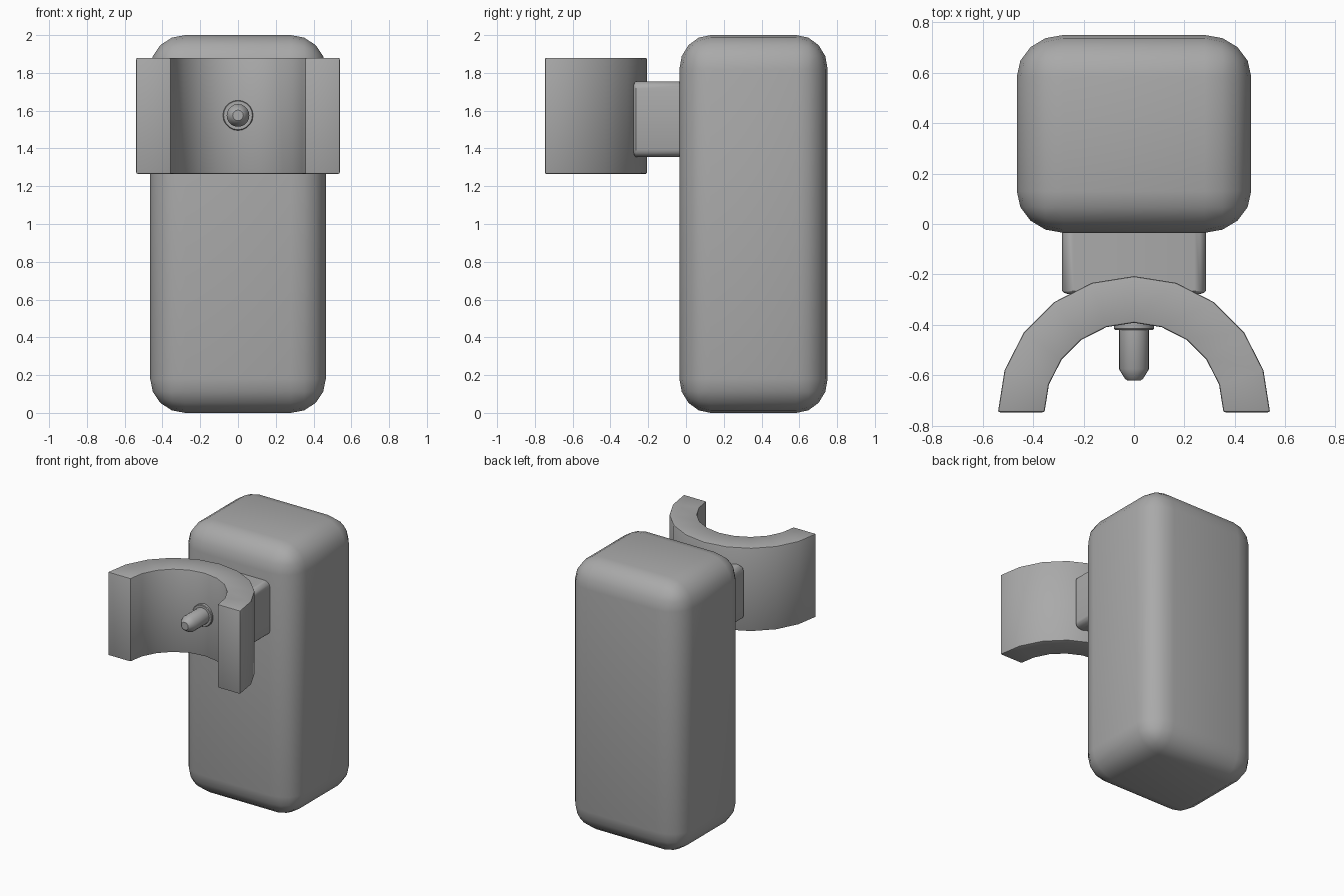
import bpy, bmesh
from math import sin, cos, pi, radians
from mathutils import Vector, Matrix

cube = bpy.data.objects.get("Cube")
if cube:
    bpy.data.objects.remove(cube, do_unlink=True)

grey = bpy.data.materials.new("mid grey")
grey.use_nodes = True
grey.diffuse_color = (0.4, 0.4, 0.4, 1)
grey.node_tree.nodes["Principled BSDF"].inputs["Base Color"].default_value = grey.diffuse_color


def finish(name, bm):
    bmesh.ops.recalc_face_normals(bm, faces=bm.faces[:])
    mesh = bpy.data.meshes.new(name)
    bm.to_mesh(mesh)
    bm.free()
    mesh.materials.append(grey)
    obj = bpy.data.objects.new(name, mesh)
    bpy.context.collection.objects.link(obj)
    bpy.ops.object.select_all(action='DESELECT')
    obj.select_set(True)
    bpy.context.view_layer.objects.active = obj
    bpy.ops.object.shade_smooth_by_angle(angle=radians(35))
    return obj


def rounded_box(name, low, high, radii, segments):
    """Box whose corner radius may differ along each axis."""
    low, high = Vector(low), Vector(high)
    size = high - low
    bm = bmesh.new()
    bmesh.ops.create_cube(bm, size=1)
    bmesh.ops.scale(bm, verts=bm.verts, vec=[s / r for s, r in zip(size, radii)])
    bmesh.ops.bevel(bm, geom=bm.edges[:], offset=1, segments=segments,
                    profile=0.5, affect='EDGES')
    bmesh.ops.scale(bm, verts=bm.verts, vec=radii)
    bmesh.ops.translate(bm, verts=bm.verts, vec=(low + high) / 2)
    return finish(name, bm)


# Main body and the block joining it to the clamp
rounded_box("body", (-0.465, -0.035, 0), (0.465, 0.75, 2), (0.185, 0.165, 0.18), 4)
rounded_box("mount_block", (-0.285, -0.28, 1.355), (0.285, 0.06, 1.755),
            (0.045, 0.015, 0.04), 3)

# Half-ring clamp, open to the front
STEPS, BASE_Y = 10, -0.747
angles = [pi * i / STEPS for i in range(STEPS + 1)]
outline = [(0.54, a) for a in angles] + [(0.355, a) for a in reversed(angles)]
bm = bmesh.new()
rings = [[bm.verts.new((r * cos(a), BASE_Y + r * sin(a), z)) for r, a in outline]
         for z in (1.265, 1.88)]
count = len(outline)
for i in range(count):
    j = (i + 1) % count
    bm.faces.new((rings[0][i], rings[0][j], rings[1][j], rings[1][i]))
for ring in rings:
    for i in range(STEPS):
        bm.faces.new((ring[i], ring[i + 1], ring[count - 2 - i], ring[count - 1 - i]))
bmesh.ops.recalc_face_normals(bm, faces=bm.faces[:])
sharp = [e for e in bm.edges if e.calc_face_angle(0) > radians(40)]
bmesh.ops.bevel(bm, geom=sharp, offset=0.008, segments=2, profile=0.5, affect='EDGES')
finish("clamp_ring", bm)

# Turned pin with a collar and a tapered tip
profile = [(0, -0.37), (0.08, -0.37), (0.08, -0.415), (0.076, -0.42), (0.06, -0.42),
           (0.06, -0.575), (0.036, -0.614), (0.028, -0.62), (0, -0.62)]
bm = bmesh.new()
verts = [bm.verts.new((r, y, 1.575)) for r, y in profile]
edges = [bm.edges.new(pair) for pair in zip(verts, verts[1:])]
bmesh.ops.spin(bm, geom=verts + edges, cent=(0, 0, 1.575), axis=(0, 1, 0),
               angle=2 * pi, steps=20, use_merge=True)
bmesh.ops.remove_doubles(bm, verts=bm.verts[:], dist=0.0005)
finish("pin", bm)
